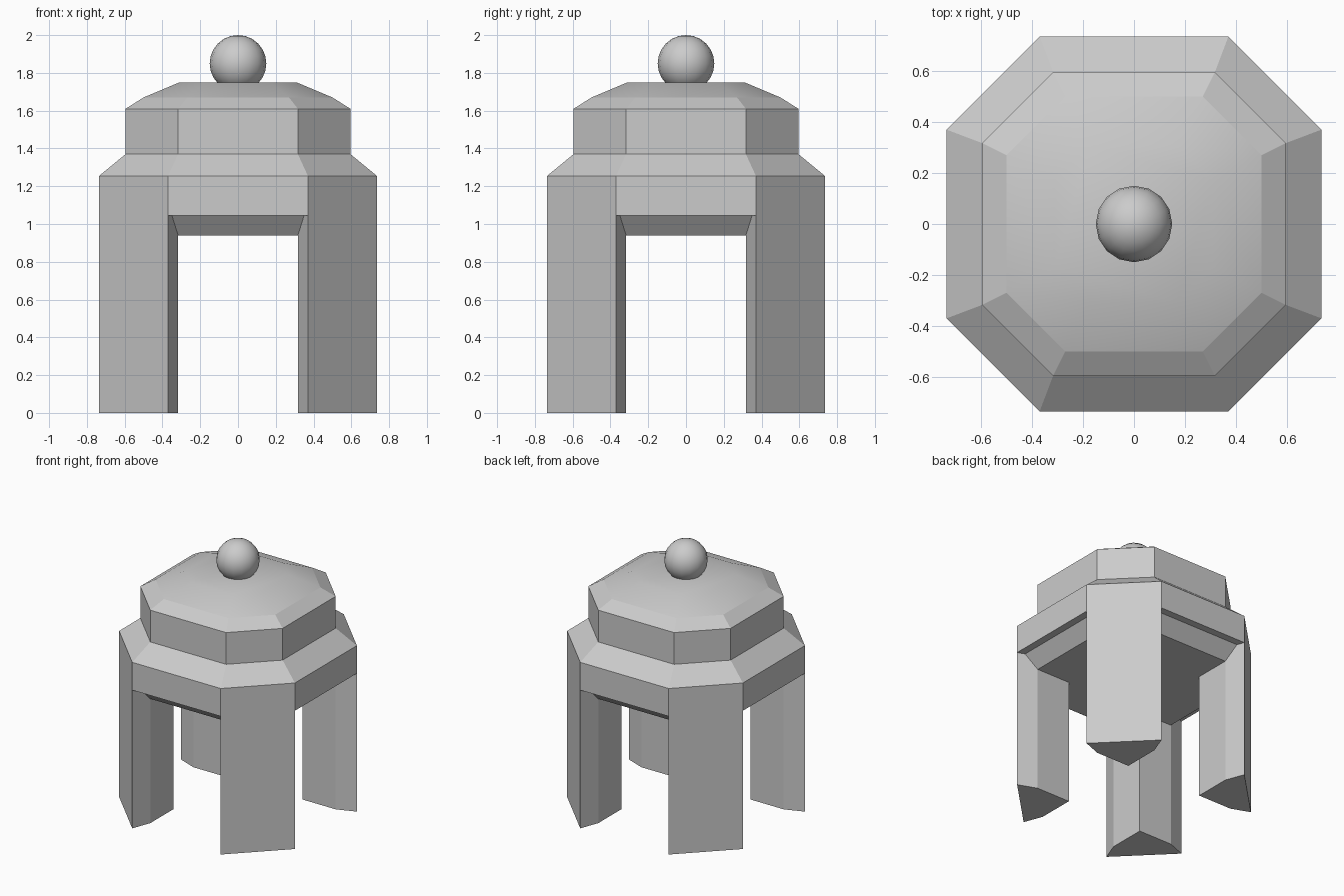
import bpy, bmesh

if "Cube" in bpy.data.objects:
    bpy.data.objects.remove(bpy.data.objects["Cube"])

# Rings of the octagonal body: (half width, half length of a straight side, height)
FOOT, TOP_LEDGE = (0.735, 0.37), 1.255
UPPER = (0.595, 0.317)
LEDGE = (0.68, 0.35)
BEAM_Z, SOFFIT_Z = 1.045, 0.94


def octagon(a, b):
    # corners counter-clockwise; odd-indexed sides are the diagonal ones
    return [(-b, -a), (b, -a), (a, -b), (a, b), (b, a), (-b, a), (-a, b), (-a, -b)]


def turn(p, k):
    # quarter turns about z
    x, y, z = p
    for _ in range(k):
        x, y = -y, x
    return (x, y, z)


def add_face(bm, points, smooth=False):
    f = bm.faces.new([bm.verts.new(p) for p in points])
    f.smooth = smooth


def finish(bm, name):
    bmesh.ops.remove_doubles(bm, verts=bm.verts[:], dist=0.0005)
    bmesh.ops.recalc_face_normals(bm, faces=bm.faces[:])
    for e in bm.edges:
        # smooth only between two smooth faces
        e.smooth = all(f.smooth for f in e.link_faces)
    me = bpy.data.meshes.new(name)
    bm.to_mesh(me)
    bm.free()
    ob = bpy.data.objects.new(name, me)
    bpy.context.collection.objects.link(ob)
    return ob


# Four-legged body with stepped octagonal top
bm = bmesh.new()
rings = [(*FOOT, TOP_LEDGE), (*UPPER, 1.37), (*UPPER, 1.61),
         (0.50, 0.27, 1.67), (0.31, 0.17, 1.75)]
for n, (lo, hi) in enumerate(zip(rings, rings[1:])):
    p, q = octagon(*lo[:2]), octagon(*hi[:2])
    for i in range(8):
        j = (i + 1) % 8
        add_face(bm, [(*p[i], lo[2]), (*p[j], lo[2]), (*q[j], hi[2]), (*q[i], hi[2])], n == 3)
add_face(bm, [(*c, 1.75) for c in octagon(0.31, 0.17)], True)

(A, B), (C, D), (E, F) = FOOT, LEDGE, UPPER
for k in range(4):
    def quarter(*pts):
        add_face(bm, [turn(p, k) for p in pts])
    # beam: front, narrow underside ledge, sloped underside
    quarter((-B, -A, BEAM_Z), (B, -A, BEAM_Z), (B, -A, TOP_LEDGE), (-B, -A, TOP_LEDGE))
    quarter((-B, -A, BEAM_Z), (B, -A, BEAM_Z), (D, -C, BEAM_Z), (-D, -C, BEAM_Z))
    quarter((-D, -C, BEAM_Z), (D, -C, BEAM_Z), (F, -E, SOFFIT_Z), (-F, -E, SOFFIT_Z))
    quarter((-F, -E, SOFFIT_Z), (F, -E, SOFFIT_Z), (F, -F, SOFFIT_Z), (-F, -F, SOFFIT_Z))
    # leg: outer face, two chamfered cheeks, two inner faces, foot
    quarter((B, -A, 0), (A, -B, 0), (A, -B, BEAM_Z), (A, -B, TOP_LEDGE),
            (B, -A, TOP_LEDGE), (B, -A, BEAM_Z))
    quarter((B, -A, 0), (B, -A, BEAM_Z), (D, -C, BEAM_Z), (F, -E, SOFFIT_Z), (F, -E, 0))
    quarter((A, -B, 0), (A, -B, BEAM_Z), (C, -D, BEAM_Z), (E, -F, SOFFIT_Z), (E, -F, 0))
    quarter((F, -E, 0), (F, -F, 0), (F, -F, SOFFIT_Z), (F, -E, SOFFIT_Z))
    quarter((E, -F, 0), (F, -F, 0), (F, -F, SOFFIT_Z), (E, -F, SOFFIT_Z))
    quarter((B, -A, 0), (A, -B, 0), (E, -F, 0), (F, -F, 0), (F, -E, 0))
# flat ceiling between the legs
add_face(bm, [turn((F, -F, SOFFIT_Z), k) for k in range(4)])
finish(bm, "legged_body")

# Ball finial
bm = bmesh.new()
bmesh.ops.create_uvsphere(bm, u_segments=16, v_segments=12, radius=0.15)
for f in bm.faces:
    f.smooth = True
finish(bm, "ball_finial").location = (0, 0, 1.85)
